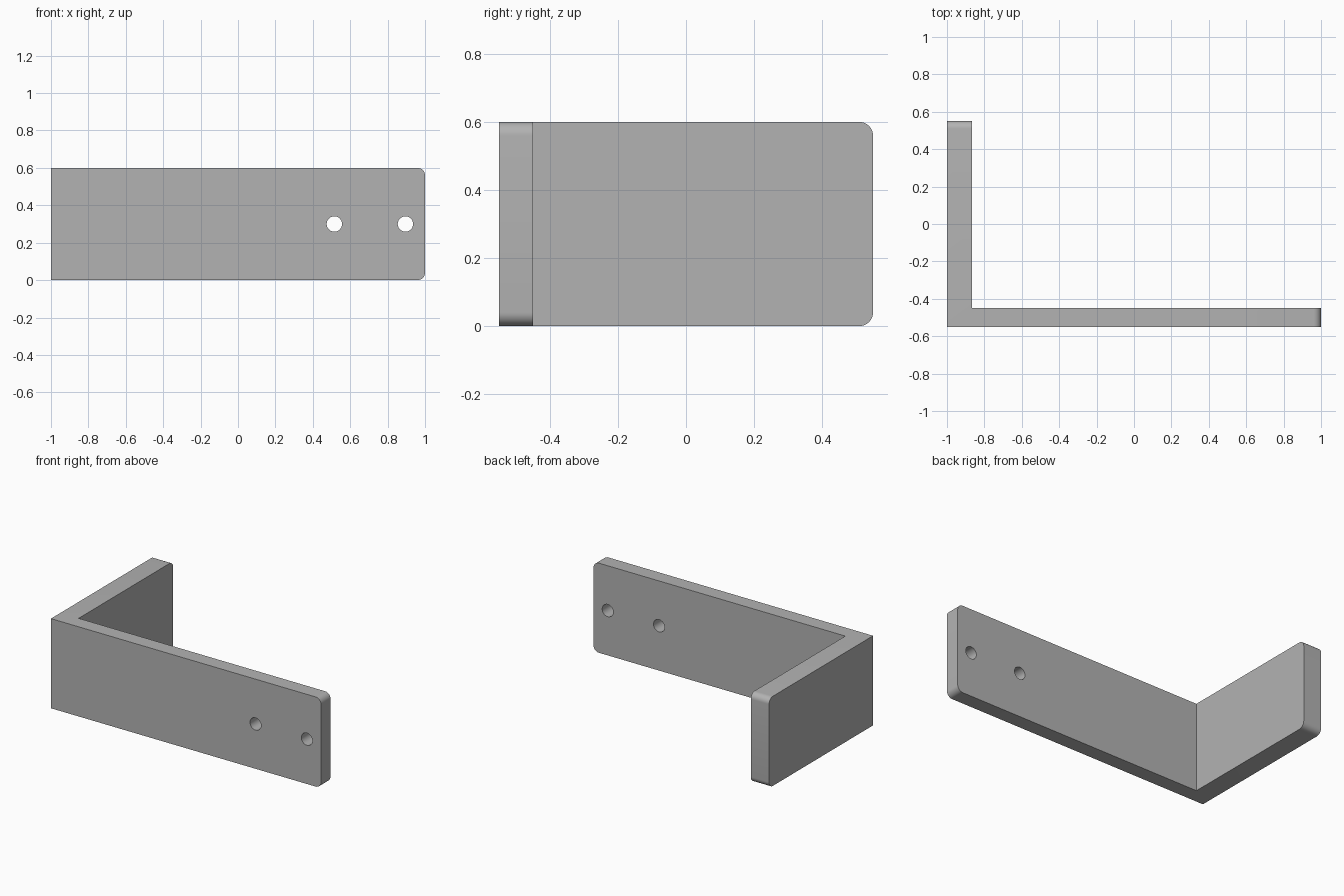
import bpy, bmesh

cube = bpy.data.objects.get("Cube")
if cube:
    bpy.data.objects.remove(cube, do_unlink=True)

HEIGHT = 0.6
CORNER = 0.04

# Single grey finish
grey = bpy.data.materials.new("bracket grey")
grey.use_nodes = True
colour = (0.45, 0.45, 0.45, 1)
grey.diffuse_color = colour
grey.node_tree.nodes["Principled BSDF"].inputs["Base Color"].default_value = colour

# L-shaped profile extruded upwards
profile = [(-1, -0.55), (1, -0.55), (1, -0.45), (-0.865, -0.45), (-0.865, 0.55), (-1, 0.55)]
bm = bmesh.new()
base = bm.faces.new([bm.verts.new((x, y, 0)) for x, y in profile])
top = bmesh.ops.extrude_face_region(bm, geom=[base])["geom"]
bmesh.ops.translate(bm, verts=[v for v in top if isinstance(v, bmesh.types.BMVert)], vec=(0, 0, HEIGHT))
bmesh.ops.recalc_face_normals(bm, faces=bm.faces)


# Round the top and bottom corners of both free ends
def on_free_end(edge):
    a, b = (v.co for v in edge.verts)
    level = abs(a.z - b.z) < 1e-4
    return level and (min(a.x, b.x) > 0.99 or min(a.y, b.y) > 0.54)


bmesh.ops.bevel(bm, geom=[e for e in bm.edges if on_free_end(e)], offset=CORNER,
                segments=8, profile=0.5, affect='EDGES')
mesh = bpy.data.meshes.new("bracket")
bm.to_mesh(mesh)
bm.free()
mesh.materials.append(grey)
bracket = bpy.data.objects.new("bracket", mesh)
bpy.context.collection.objects.link(bracket)

# Two screw holes through the long arm
for i, x in enumerate((0.515, 0.895)):
    bpy.ops.mesh.primitive_cylinder_add(vertices=40, radius=0.041, depth=0.4,
                                        location=(x, -0.5, HEIGHT / 2), rotation=(1.570796, 0, 0))
    cutter = bpy.context.object
    cutter.name = f"hole_cutter_{i + 1}"
    cutter.data.materials.append(grey)
    cutter.hide_render = True
    cutter.hide_set(True)
    hole = bracket.modifiers.new(f"screw hole {i + 1}", 'BOOLEAN')
    hole.operation = 'DIFFERENCE'
    hole.solver = 'EXACT'
    hole.object = cutter

# Bake the holes, then smooth the rounded surfaces
bpy.ops.object.select_all(action='DESELECT')
bracket.select_set(True)
bpy.context.view_layer.objects.active = bracket
for name in [m.name for m in bracket.modifiers]:
    bpy.ops.object.modifier_apply(modifier=name)
for obj in [o for o in bpy.data.objects if o.name.startswith("hole_cutter")]:
    bpy.data.objects.remove(obj, do_unlink=True)
bpy.ops.object.shade_smooth_by_angle(angle=0.52)
